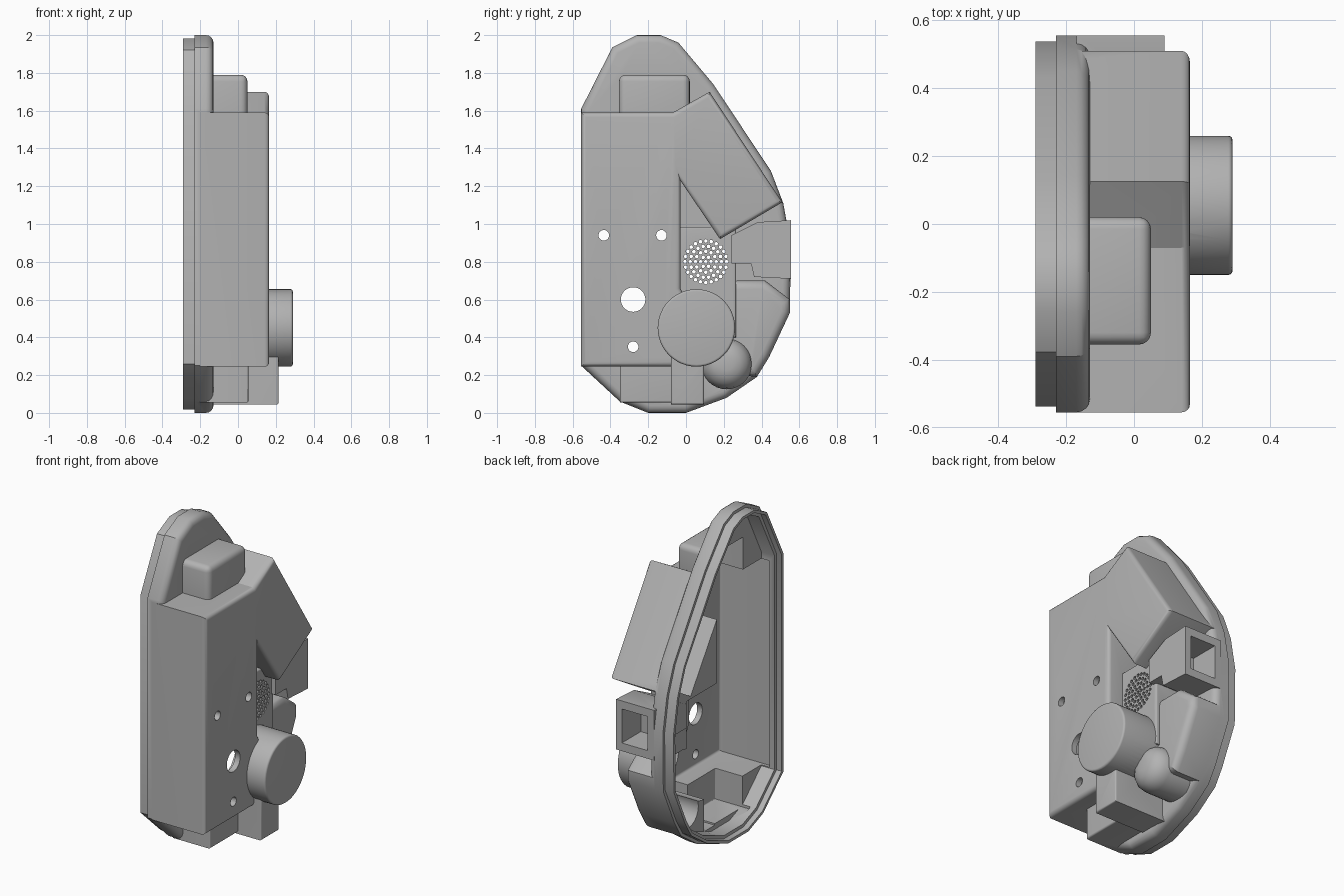
import bpy, bmesh
from math import sin, cos, pi
from mathutils import Vector

if "Cube" in bpy.data.objects:
    bpy.data.objects.remove(bpy.data.objects["Cube"])

grey = bpy.data.materials.new("plain_grey")
grey.use_nodes = True
grey.diffuse_color = (0.45, 0.45, 0.45, 1)
grey.node_tree.nodes["Principled BSDF"].inputs["Base Color"].default_value = (0.45, 0.45, 0.45, 1)

WALL = 0.035


def circle(y, z, r, n=48):
    return [(y + r * cos(2 * pi * i / n), z + r * sin(2 * pi * i / n)) for i in range(n)]


def rect(y0, y1, z0, z1):
    return [(y0, z0), (y1, z0), (y1, z1), (y0, z1)]


def inset(poly, d):
    """Move every side of a counter-clockwise polygon inwards by d."""
    pts, out = [Vector(p) for p in poly], []
    for i, p in enumerate(pts):
        a = (p - pts[i - 1]).normalized()
        b = (pts[(i + 1) % len(pts)] - p).normalized()
        na, nb = Vector((-a.y, a.x)), Vector((-b.y, b.x))
        out.append(tuple(p + (na + nb) * d / (1 + na.dot(nb))))
    return out


def prism(name, polys, x0, x1, bevel=0, corners=False):
    """Extrude (y, z) outlines along x; round the outer rim and optionally the corners."""
    bm = bmesh.new()
    for poly in polys:
        low = [bm.verts.new((x0, y, z)) for y, z in poly]
        high = [bm.verts.new((x1, y, z)) for y, z in poly]
        bm.faces.new(low[::-1])
        bm.faces.new(high)
        for i in range(len(poly)):
            bm.faces.new((low[i - 1], low[i], high[i], high[i - 1]))
    bmesh.ops.recalc_face_normals(bm, faces=bm.faces)
    if bevel:
        rim = [e for e in bm.edges if (corners or all(v.co.x == v2.co.x for v in e.verts for v2 in e.verts))
               and max(v.co.x for v in e.verts) > x1 - 1e-4]
        bmesh.ops.bevel(bm, geom=rim, offset=bevel, segments=4, profile=0.5,
                        affect='EDGES', clamp_overlap=True)
    me = bpy.data.meshes.new(name)
    bm.to_mesh(me)
    bm.free()
    me.materials.append(grey)
    ob = bpy.data.objects.new(name, me)
    bpy.context.collection.objects.link(ob)
    return ob


def combine(target, other, op):
    mod = target.modifiers.new(op, 'BOOLEAN')
    mod.operation, mod.solver, mod.object = op, 'EXACT', other
    bpy.context.view_layer.objects.active = target
    bpy.ops.object.modifier_apply(modifier=mod.name)
    bpy.data.objects.remove(other)


# Outlines seen from the side, counter-clockwise
base_outline = [(-0.555, 0.25), (-0.35, 0.06), (-0.2, 0.0), (0, 0), (0.215, 0.08),
                (0.375, 0.19), (0.44, 0.295), (0.55, 0.53), (0.555, 0.89),
                (0.515, 1.11), (0.45, 1.28), (0.145, 1.74), (-0.04, 1.96),
                (-0.135, 2), (-0.26, 2), (-0.39, 1.935), (-0.555, 1.61)]
main_outline = [(-0.555, 0.245), (0, 0.245), (0, 0.6), (-0.03, 0.66), (-0.03, 1.23),
                (0.18, 0.92), (0.51, 1.115), (0.125, 1.7), (-0.07, 1.59), (-0.555, 1.59)]
side_outline = [(0.05, 0.3), (0.3, 0.2), (0.375, 0.19), (0.44, 0.295), (0.55, 0.53),
                (0.55, 0.6), (0.42, 0.7), (0.27, 0.7), (0.05, 0.66)]

# name, outline, top, bevel, round corners
blocks = [
    ("main_block", main_outline, 0.165, 0.025, False),
    ("top_block", rect(-0.355, 0.02, 1.4, 1.79), 0.05, 0.035, True),
    ("lower_block", rect(-0.35, 0, 0.055, 0.4), 0.055, 0.01, False),
    ("foot_block", rect(-0.08, 0.095, 0.045, 0.4), 0.215, 0.01, False),
    ("grille_panel", rect(-0.12, 0.265, 0.4, 0.985), 0.06, 0.01, False),
    ("side_bulge", side_outline, 0.035, 0.045, False),
    ("dome", circle(0.215, 0.26, 0.135, 32), 0.12, 0.1, False),
    ("knob", circle(0.055, 0.45, 0.205), 0.29, 0.012, False),
]

# Outer body: stepped rim, base plate and raised blocks
housing = prism("housing", [base_outline], -0.23, -0.13, 0.04)
combine(housing, prism("rim", [inset(base_outline, 0.018)], -0.29, -0.2), 'UNION')
for name, outline, top, bevel, corners in blocks:
    combine(housing, prism(name, [outline], -0.2, top, bevel, corners), 'UNION')

# Hollow the inside from the open back
combine(housing, prism("rim_step", [inset(base_outline, 0.035)], -0.4, -0.255), 'DIFFERENCE')
combine(housing, prism("base_hollow", [inset(base_outline, 0.055)], -0.4, -0.165), 'DIFFERENCE')
for name, outline, top, bevel, corners in blocks:
    hollow = prism(name + "_hollow", [inset(outline, WALL)], -0.22, top - WALL, bevel * 0.6)
    combine(housing, hollow, 'DIFFERENCE')

# Side socket with an opening facing backwards
socket = [(0.24, 0.79), (0.345, 0.79), (0.36, 0.72), (0.555, 0.71),
          (0.555, 1.02), (0.38, 1.01), (0.24, 0.94)]
combine(housing, prism("socket", [socket], -0.17, 0.09), 'UNION')
combine(housing, prism("socket_opening", [rect(0.37, 0.7, 0.76, 0.97)], -0.125, 0.05), 'DIFFERENCE')
combine(housing, prism("socket_pass", [rect(0.2, 0.45, 0.83, 0.9)], -0.08, 0.0), 'DIFFERENCE')

# Screw holes and button hole
holes = [circle(-0.435, 0.94, 0.028, 24), circle(-0.13, 0.94, 0.028, 24),
         circle(-0.28, 0.6, 0.065, 32), circle(-0.28, 0.35, 0.028, 24)]
combine(housing, prism("holes", holes, 0.08, 0.3), 'DIFFERENCE')

# Speaker grille in concentric rings
grille = [circle(0.105, 0.8, 0.01, 8)]
for ring in range(1, 5):
    grille += [circle(y, z, 0.01, 8) for y, z in circle(0.105, 0.8, 0.0275 * ring, 6 * ring)]
combine(housing, prism("grille_holes", grille, -0.05, 0.1), 'DIFFERENCE')

bpy.ops.object.select_all(action='DESELECT')
housing.select_set(True)
bpy.context.view_layer.objects.active = housing
bpy.ops.object.shade_smooth_by_angle(angle=0.5)
